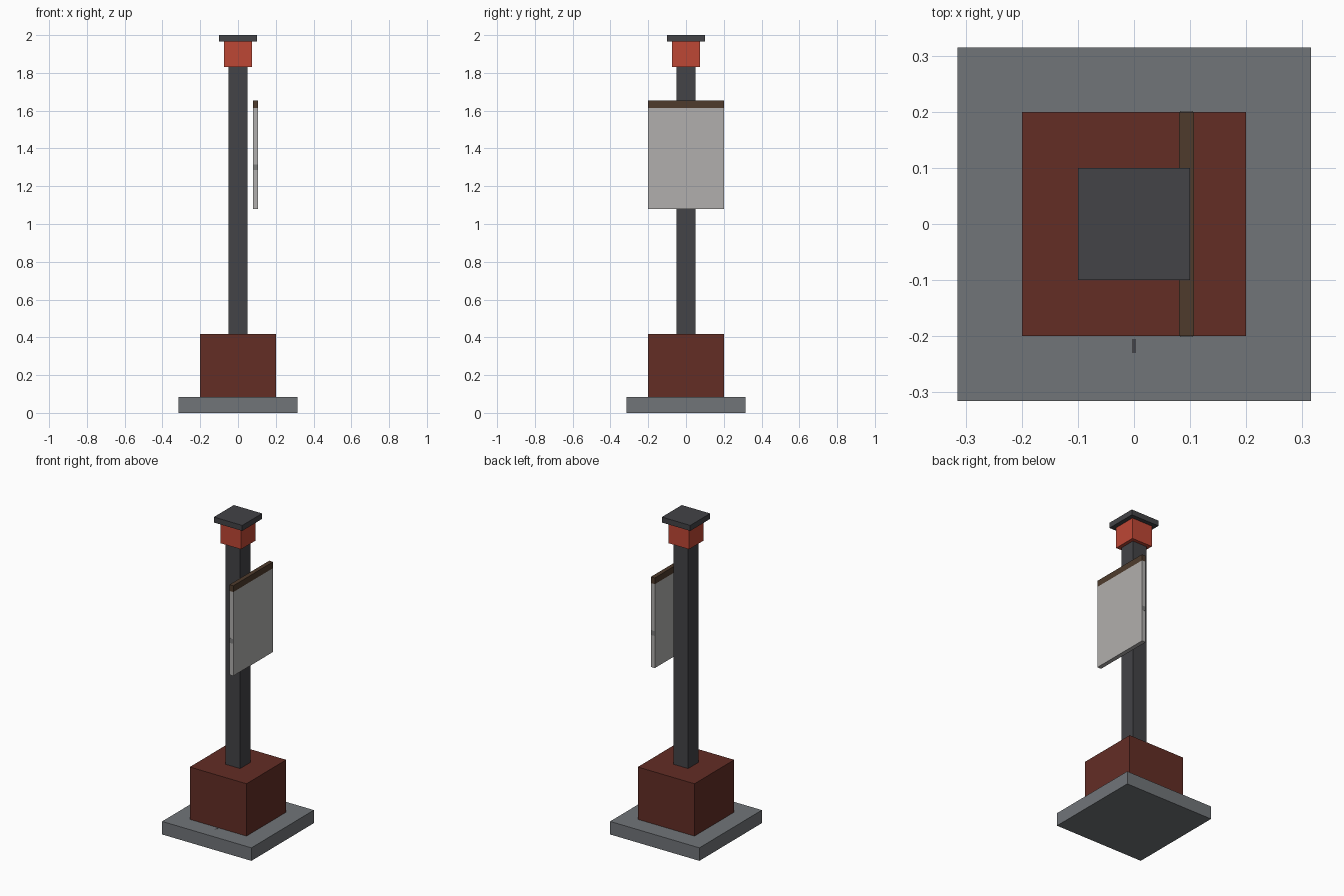
import bpy, bmesh

if "Cube" in bpy.data.objects:
    bpy.data.objects.remove(bpy.data.objects["Cube"])


def material(name, rgb):
    """Flat colour from 0-255 sRGB, stored as linear."""
    lin = [(c / 255 / 12.92) if c < 11 else ((c / 255 + 0.055) / 1.055) ** 2.4 for c in rgb]
    m = bpy.data.materials.new(name)
    m.diffuse_color = (*lin, 1)
    m.use_nodes = True
    m.node_tree.nodes["Principled BSDF"].inputs["Base Color"].default_value = m.diffuse_color
    return m


stone = material("grey stone", (113, 117, 121))
brick = material("dark brick red", (99, 45, 37))
iron = material("charcoal", (67, 67, 71))
red = material("bright red", (190, 71, 53))
board = material("pale grey", (177, 175, 173))
wood = material("brown wood", (78, 59, 44))
mark = material("mid grey", (125, 125, 124))


def box(name, x, y, z, mat):
    """Box between (min, max) limits on each axis."""
    bm = bmesh.new()
    bmesh.ops.create_cube(bm, size=1)
    for v in bm.verts:
        v.co = [lim[0] if c < 0 else lim[1] for c, lim in zip(v.co, (x, y, z))]
    me = bpy.data.meshes.new(name)
    bm.to_mesh(me)
    bm.free()
    me.materials.append(mat)
    ob = bpy.data.objects.new(name, me)
    bpy.context.collection.objects.link(ob)
    return ob


# Stacked square post, from the ground up: half width, bottom, top
for name, h, z0, z1, mat in (
    ("base_slab", 0.315, 0, 0.083, stone),
    ("plinth", 0.2, 0.083, 0.417, brick),
    ("post", 0.051, 0.417, 1.83, iron),
    ("collar", 0.073, 1.83, 1.965, red),
    ("cap", 0.1, 1.965, 2.0, iron),
):
    box(name, (-h, h), (-h, h), (z0, z1), mat)

# Hanging board on the +x side with a wooden top rail
box("board", (0.08, 0.107), (-0.2, 0.2), (1.08, 1.615), board)
box("top_rail", (0.08, 0.107), (-0.2, 0.2), (1.615, 1.655), wood)

# Small grey patches on both narrow board edges
for name, s in (("front_edge_patch", -1), ("back_edge_patch", 1)):
    box(name, (0.082, 0.105), sorted((s * 0.199, s * 0.201)), (1.285, 1.315), mark)

# Tiny dark inlay on the slab in front of the plinth
box("slab_inlay", (-0.004, 0.004), (-0.23, -0.205), (0.08, 0.0835), iron)
